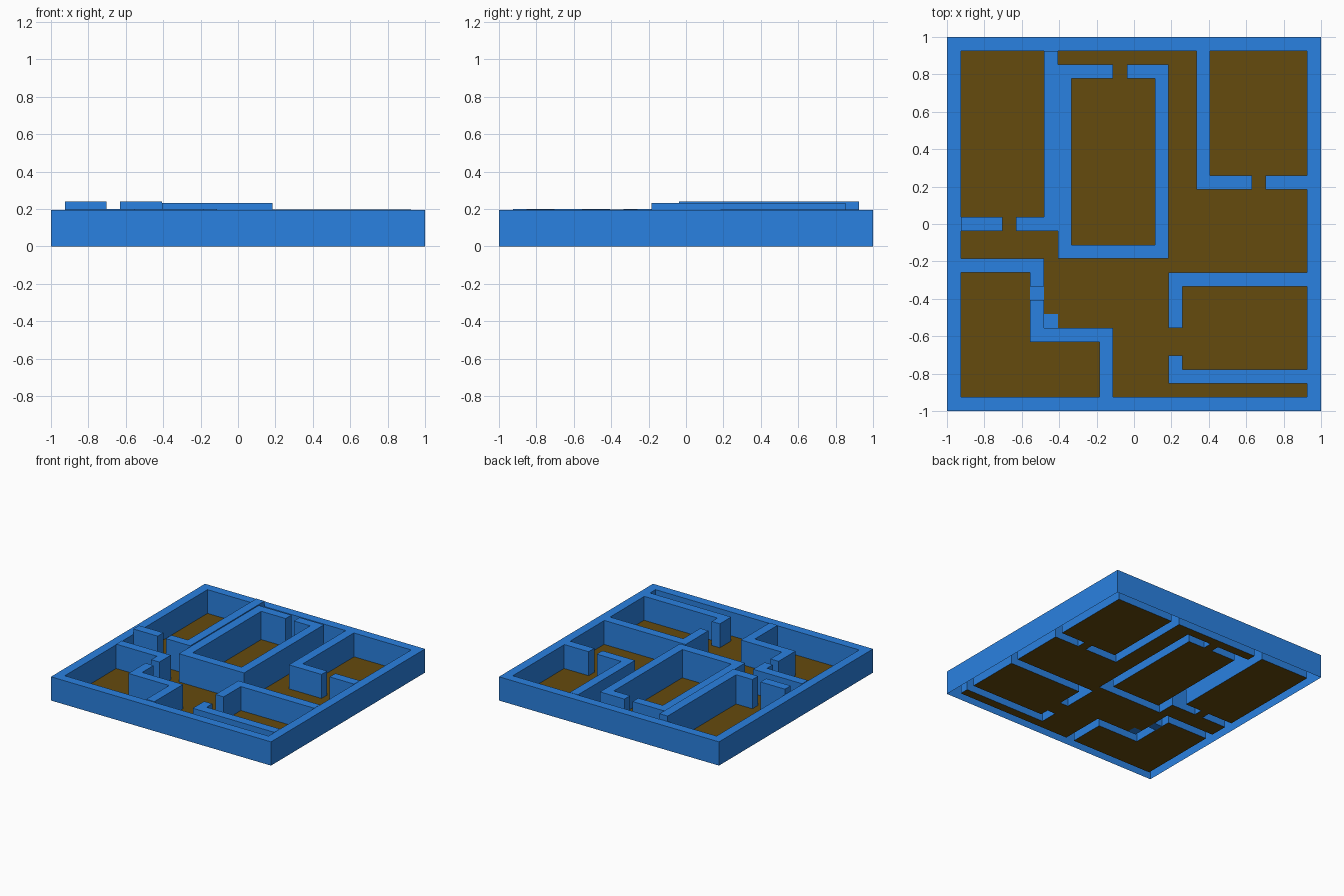
import bpy, bmesh

if "Cube" in bpy.data.objects:
    bpy.data.objects.remove(bpy.data.objects["Cube"])

N = 27                 # plan is a 27 x 27 cell grid
C = 2.0 / N


def material(name, rgb):
    m = bpy.data.materials.new(name)
    m.diffuse_color = (*rgb, 1)
    m.use_nodes = True
    m.node_tree.nodes["Principled BSDF"].inputs["Base Color"].default_value = m.diffuse_color
    return m


blue = material("wall_blue", (0.023, 0.22, 0.75))
brown = material("floor_brown", (0.13, 0.069, 0.004))

# Wall runs per group: height, then (x0, y0, x1, y1) in cells
WALLS = [
    # outer walls
    (0.195, [(0, 0, 27, 1), (0, 26, 27, 27), (0, 0, 1, 27), (26, 0, 27, 27)]),
    # back left room
    (0.24, [(1, 13, 4, 14), (5, 13, 8, 14), (7, 13, 8, 26)]),
    # middle room
    (0.232, [(8, 11, 9, 25), (15, 11, 16, 25), (8, 11, 16, 12),
             (8, 24, 12, 25), (13, 24, 16, 25)]),
    # back right room
    (0.197, [(18, 19 - 3, 19, 26), (18, 16, 22, 17), (23, 16, 26, 17)]),
    # front right room
    (0.197, [(16, 9, 26, 10), (16, 6, 17, 10), (16, 2, 26, 3), (16, 2, 17, 4)]),
    # front left room
    (0.2, [(1, 10, 7, 11), (6, 9, 7, 11), (6, 5, 7, 8), (6, 5, 12, 6), (11, 1, 12, 6)]),
]
THRESHOLDS = {(6, 8), (7, 6)}   # floor cells in wall colour

height = {}
for h, runs in WALLS:
    for x0, y0, x1, y1 in runs:
        for i in range(x0, x1):
            for j in range(y0, y1):
                height[i, j] = h


def quad(bm, pts):
    bm.faces.new([bm.verts.new((x * C - 1, y * C - 1, z)) for x, y, z in pts])


def cell(bm, i, j, z):
    quad(bm, [(i, j, z), (i + 1, j, z), (i + 1, j + 1, z), (i, j + 1, z)])


def finish(bm, name, mat):
    bmesh.ops.remove_doubles(bm, verts=bm.verts, dist=1e-4)
    bmesh.ops.dissolve_limit(bm, angle_limit=0.01, verts=bm.verts, edges=bm.edges)
    me = bpy.data.meshes.new(name)
    bm.to_mesh(me)
    bm.free()
    me.materials.append(mat)
    bpy.context.collection.objects.link(bpy.data.objects.new(name, me))


# Walls: tops plus outward sides, open underneath
bm = bmesh.new()
for (i, j), h in height.items():
    cell(bm, i, j, h)
    sides = [((0, -1), (i, j), (i + 1, j)), ((1, 0), (i + 1, j), (i + 1, j + 1)),
             ((0, 1), (i + 1, j + 1), (i, j + 1)), ((-1, 0), (i, j + 1), (i, j))]
    for (dx, dy), a, b in sides:
        low = height.get((i + dx, j + dy), 0.0)
        if low < h:
            quad(bm, [(*a, low), (*b, low), (*b, h), (*a, h)])
finish(bm, "walls", blue)

# Floor between the walls, and the two wall-coloured tiles
floor, tiles = bmesh.new(), bmesh.new()
for i in range(N):
    for j in range(N):
        if (i, j) not in height:
            cell(tiles if (i, j) in THRESHOLDS else floor, i, j, 0.0)
finish(floor, "floor", brown)
finish(tiles, "threshold_tiles", blue)
